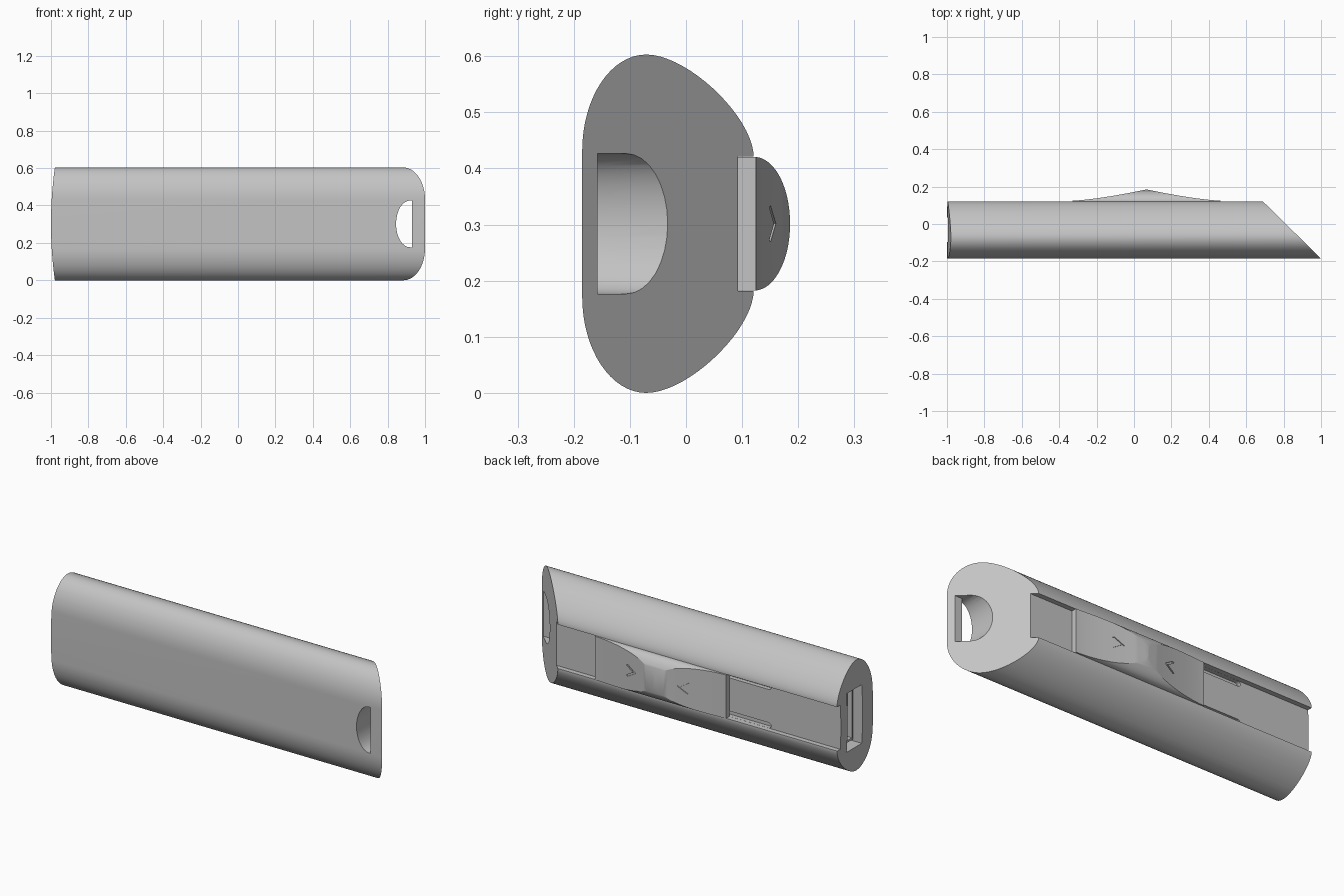
import bpy, bmesh, math
from mathutils import Vector

cube = bpy.data.objects.get("Cube")
if cube:
    bpy.data.objects.remove(cube, do_unlink=True)

MID = 0.3015          # height of the long centre line
grey = bpy.data.materials.new("plastic_grey")
grey.use_nodes = True
GREY = (0.55, 0.55, 0.55, 1)
grey.diffuse_color = GREY
grey.node_tree.nodes["Principled BSDF"].inputs["Base Color"].default_value = GREY


def prism(name, pts, axis, lo, hi):
    """Extrude a 2D outline along an axis; outline holds the other two coordinates in xyz order."""
    def place(p, d):
        c = list(p)
        c.insert("xyz".index(axis), d)
        return Vector(c)
    bm = bmesh.new()
    a = [bm.verts.new(place(p, lo)) for p in pts]
    b = [bm.verts.new(place(p, hi)) for p in pts]
    bm.faces.new(a)
    bm.faces.new(b)
    for i in range(len(pts)):
        j = (i + 1) % len(pts)
        bm.faces.new((a[i], a[j], b[j], b[i]))
    bmesh.ops.recalc_face_normals(bm, faces=bm.faces)
    mesh = bpy.data.meshes.new(name)
    bm.to_mesh(mesh)
    bm.free()
    mesh.materials.append(grey)
    obj = bpy.data.objects.new(name, mesh)
    bpy.context.collection.objects.link(obj)
    return obj


def rect(a0, a1, b0, b1):
    return [(a0, b0), (a1, b0), (a1, b1), (a0, b1)]


def combine(obj, cutter, operation="DIFFERENCE"):
    """Apply a boolean and remove the cutter."""
    mod = obj.modifiers.new("cut", "BOOLEAN")
    mod.operation, mod.solver, mod.object = operation, "EXACT", cutter
    bpy.context.view_layer.objects.active = obj
    bpy.ops.object.modifier_apply(modifier=mod.name)
    bpy.data.objects.remove(cutter, do_unlink=True)


def arc(cx, cy, rx, ry, start, end, n=16):
    return [(cx + rx * math.cos(math.radians(start + (end - start) * i / n)),
             cy + ry * math.sin(math.radians(start + (end - start) * i / n))) for i in range(n + 1)]


def bezier(p, n=18):
    w = lambda t: ((1 - t) ** 3, 3 * t * (1 - t) ** 2, 3 * t * t * (1 - t), t ** 3)
    return [tuple(sum(k * q[c] for k, q in zip(w(i / n), p)) for c in (0, 1)) for i in range(n + 1)]


# Body section: flat front, rounded top and bottom, shallow channel along the back
half = arc(-0.071, 0.13, 0.114, 0.1715, 180, 90)
half += bezier([(-0.071, 0.3015), (0.0, 0.3015), (0.11, 0.2), (0.12, 0.128)])[1:]
half += [(0.12, 0.12), (0.093, 0.12)]
section = [(y, MID + h) for y, h in half] + [(y, MID - h) for y, h in reversed(half)]
body = prism("body", section, "x", -1.1, 1.1)

# Slanted end with the key ring, gently bowed plug end
slant = [(-1.2, -0.3), (1.117, -0.3), (0.588, 0.22), (-1.2, 0.22)]
combine(body, prism("slant_cutter", slant, "z", -0.1, 0.7), "INTERSECT")
bow = [(-1 + 0.022 * (k / 10) ** 2, MID + 0.031 * k) for k in range(-10, 11)]
combine(body, prism("bow_cutter", bow + [(1.2, 0.62), (1.2, -0.02)], "y", -0.4, 0.4), "INTERSECT")

# Key ring opening: narrow through the front skin, wider behind it
for right, front in ((0.93, -0.3), (0.972, -0.158)):
    loop = [(right, MID - 0.125)] + arc(0.92, MID, 0.075, 0.125, 270, 90) + [(right, MID + 0.125)]
    combine(body, prism("ring_cutter", loop, "y", front, 0.2))

# Plug opening
combine(body, prism("plug_cutter", rect(-0.095, 0.035, MID - 0.16, MID + 0.16), "x", -1.1, -0.3))

# Guide slots at both edges of the channel floor
for side in (1, -1):
    z = MID + side * 0.105
    slot = [(-0.25, z + 0.0145), (-0.25, z - 0.0145)] + arc(-0.56, z, 0.02, 0.0145, 270, 90, 8)
    combine(body, prism("slot_cutter", slot, "y", 0.07, 0.11))

# Retracted plug: metal sleeve with a tongue inside
sleeve = prism("plug_sleeve", rect(-0.085, 0.025, MID - 0.145, MID + 0.145), "x", -0.95, -0.3)
combine(sleeve, prism("sleeve_cutter", rect(-0.073, 0.013, MID - 0.133, MID + 0.133), "x", -1, -0.5))
prism("plug_tongue", rect(-0.065, -0.03, MID - 0.125, MID + 0.125), "x", -0.93, -0.49)

# Slider: two concave ramps meeting at a peak, trimmed to a domed section
PEAK, REACH = 0.067, 0.395


def ramp(x):
    return 0.125 + 0.06 * max(0, 1 - abs(x - PEAK) / REACH) ** 1.4


xs = [PEAK + REACH * k / 16 for k in range(-16, 17)]
side_shape = [(xs[0], 0.0925)] + [(x, ramp(x)) for x in xs] + [(xs[-1], 0.0925)]
slider = prism("slider", side_shape, "z", MID - 0.15, MID + 0.15)
dome = [(0.08, MID - 0.119)] + [(y, z) for y, z in arc(0.122, MID, 0.0635, 0.119, -90, 90, 40)]
dome += [(0.08, MID + 0.119)]
combine(slider, prism("dome_cutter", dome, "x", -0.6, 0.8), "INTERSECT")

# Engraved arrows pointing at the peak
for side in (1, -1):
    offsets = [(0.125, 0), (0.18, 0.033), (0.19, 0.028), (0.143, 0), (0.19, -0.028), (0.18, -0.033)]
    arrow = prism("arrow_cutter", [(PEAK + side * o, MID + h) for o, h in offsets], "y", 0.1, 0.25)
    for v in arrow.data.vertices:
        if v.co.y < 0.2:
            v.co.y = ramp(v.co.x) - 0.005
    combine(slider, arrow)

# Smooth the curved surfaces, keep the edges crisp
bpy.ops.object.select_all(action="DESELECT")
for obj in (body, slider):
    obj.select_set(True)
bpy.context.view_layer.objects.active = body
bpy.ops.object.shade_smooth_by_angle(angle=math.radians(25))
